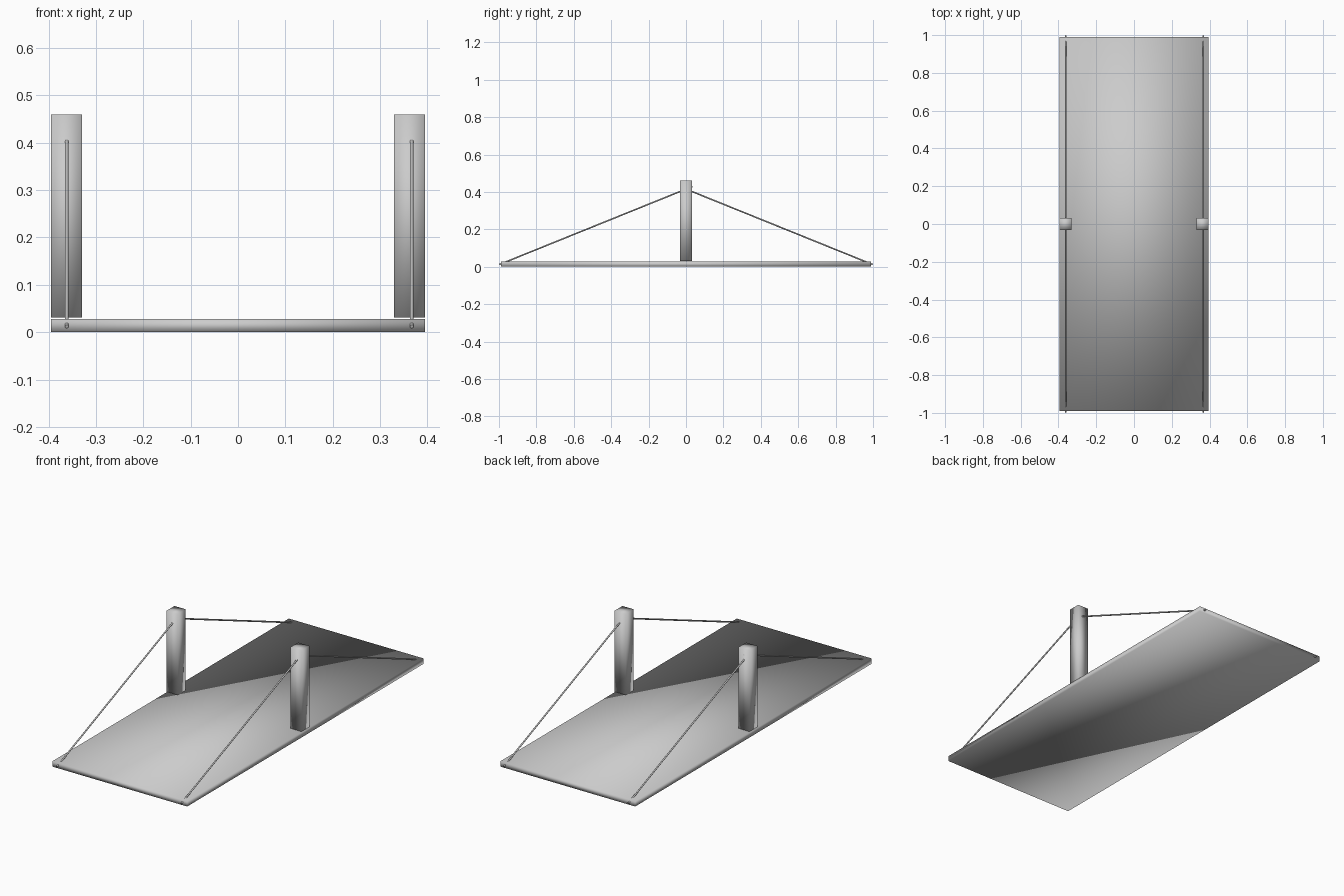
import bpy
from mathutils import Vector

if "Cube" in bpy.data.objects:
    bpy.data.objects.remove(bpy.data.objects["Cube"])


def box(name, lo, hi):
    lo, hi = Vector(lo), Vector(hi)
    bpy.ops.mesh.primitive_cube_add(size=1, location=(lo + hi) / 2)
    ob = bpy.context.object
    ob.name = name
    ob.scale = hi - lo
    bpy.ops.object.transform_apply(location=False, rotation=False, scale=True)
    bpy.ops.object.shade_smooth()
    return ob


def rod(name, a, b, radius=0.004):
    a, b = Vector(a), Vector(b)
    d = b - a
    bpy.ops.mesh.primitive_cylinder_add(vertices=16, radius=radius, depth=d.length,
                                        location=(a + b) / 2)
    ob = bpy.context.object
    ob.name = name
    ob.rotation_euler = d.to_track_quat('Z', 'Y').to_euler()
    bpy.ops.object.shade_smooth_by_angle()
    return ob


# Flat bridge deck
box("deck", (-0.395, -0.989, 0), (0.395, 0.989, 0.028))

# Towers at mid span, just above the deck
for side, x in (("left", -0.3623), ("right", 0.3623)):
    box(f"{side}_tower", (x - 0.0327, -0.0327, 0.031), (x + 0.0327, 0.0327, 0.46))

# Stay cables from the towers to the deck ends
slope = 0.404
for side, x in (("left", -0.3615), ("right", 0.367)):
    for end, s in (("front", -1), ("back", 1)):
        # the left front cable pokes just through its tower
        inner = -0.034 if (side, end) == ("left", "front") else 0.01
        rod(f"{side}_{end}_cable",
            (x, s * inner, 0.012 + slope * (0.998 - inner)),
            (x, s * 0.998, 0.012))
